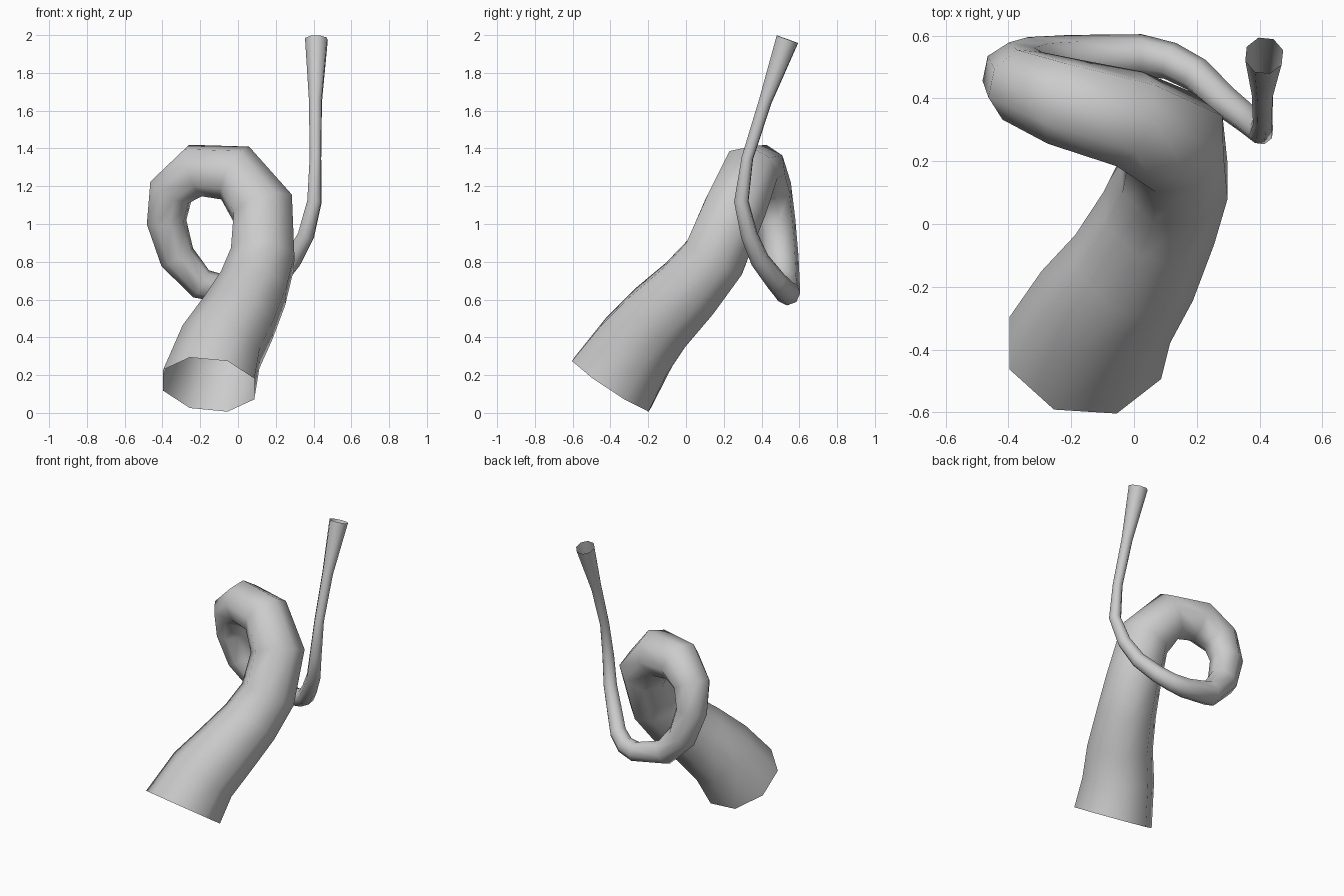
import bpy, bmesh
from math import pi, cos, sin
from mathutils import Vector

if "Cube" in bpy.data.objects:
    bpy.data.objects.remove(bpy.data.objects["Cube"])

SIDES = 8

# Centre line of the tube: x, y, z, radius
path = [
    (-0.155, -0.395, 0.15, 0.263),
    (-0.09, -0.265, 0.35, 0.235),
    (0.00, -0.14, 0.50, 0.215),
    (0.08, 0.02, 0.66, 0.195),
    (0.13, 0.15, 0.82, 0.183),
    (0.13, 0.26, 1.085, 0.175),
    (-0.015, 0.335, 1.27, 0.158),
    (-0.225, 0.39, 1.283, 0.145),
    (-0.355, 0.44, 1.175, 0.125),
    (-0.378, 0.475, 1.01, 0.107),
    (-0.322, 0.50, 0.825, 0.097),
    (-0.195, 0.52, 0.683, 0.083),
    (0.02, 0.538, 0.636, 0.067),
    (0.115, 0.52, 0.65, 0.060),
    (0.20, 0.475, 0.70, 0.056),
    (0.29, 0.39, 0.81, 0.051),
    (0.36, 0.335, 0.94, 0.046),
    (0.405, 0.293, 1.12, 0.040),
    (0.41, 0.325, 1.35, 0.032),
    (0.41, 0.42, 1.65, 0.036),
    (0.415, 0.537, 1.978, 0.063),
]


def sweep(name, path):
    """Open tube with mitred rings carried along the path without twist."""
    pts = [Vector(p[:3]) for p in path]
    n = len(pts)
    segs = [(pts[i + 1] - pts[i]).normalized() for i in range(n - 1)]
    tangents = [Vector((0.137, 0.66, 1)).normalized()]
    tangents += [(segs[i - 1] + segs[i]).normalized() for i in range(1, n - 1)]
    tangents.append(segs[-1])
    u = Vector((1, 0, 0))
    bm = bmesh.new()
    rings = []
    for i, t in enumerate(tangents):
        if i:
            u = tangents[i - 1].rotation_difference(t) @ u
        u = (u - t * u.dot(t)).normalized()
        v = t.cross(u)
        r = path[i][3]
        rings.append([bm.verts.new(pts[i] + r * (cos(a) * u + sin(a) * v))
                      for a in ((k + 0.5) * 2 * pi / SIDES for k in range(SIDES))])
    for a, b in zip(rings, rings[1:]):
        for k in range(SIDES):
            j = (k + 1) % SIDES
            bm.faces.new((a[k], a[j], b[j], b[k])).smooth = True
    mesh = bpy.data.meshes.new(name)
    bm.to_mesh(mesh)
    bm.free()
    obj = bpy.data.objects.new(name, mesh)
    bpy.context.collection.objects.link(obj)
    return obj


# Coiled tapering tube, open at both ends
sweep("coiled_tube", path)
